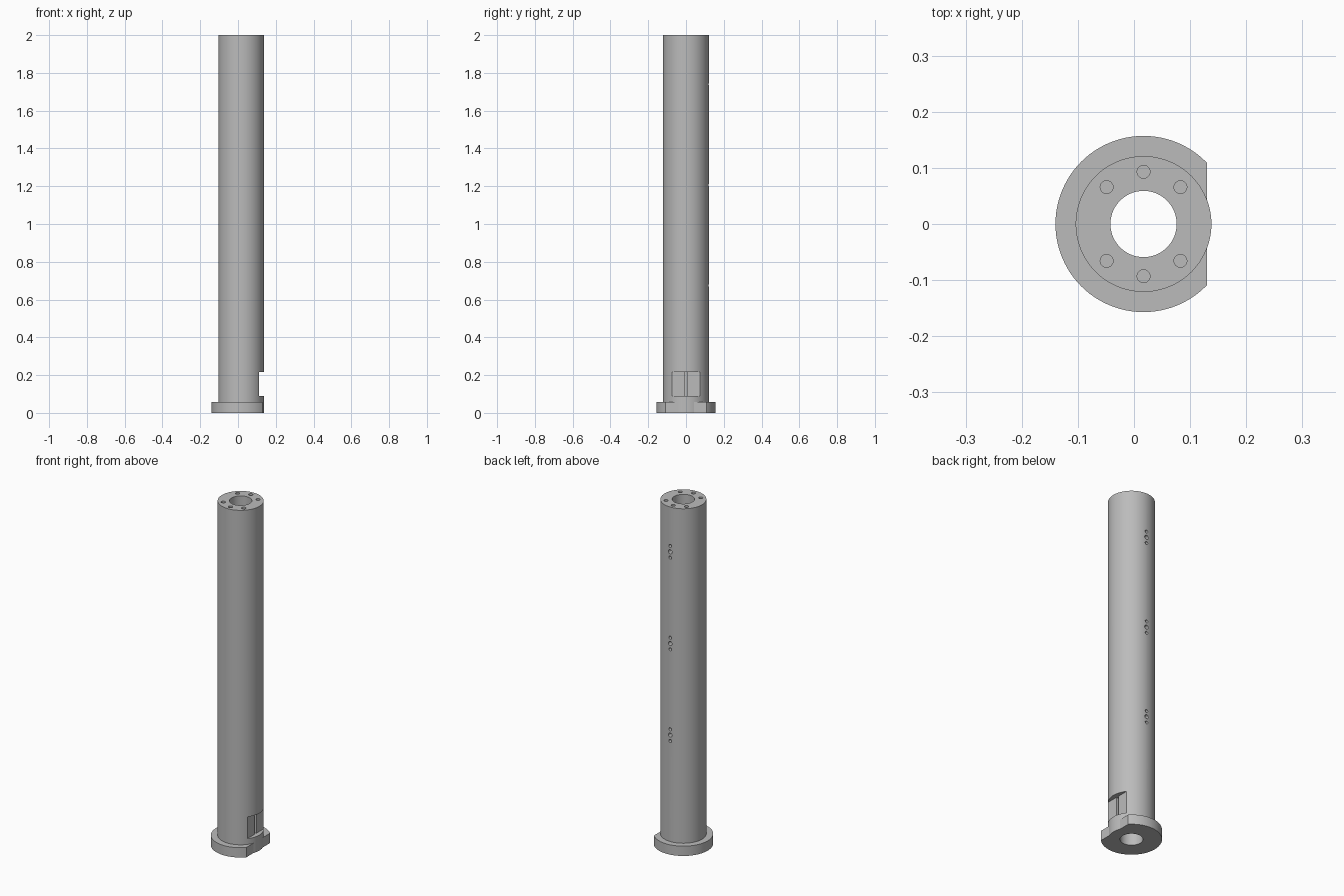
import bpy
from math import cos, sin, radians, pi

AXIS_X = 0.017          # tube axis, offset because the flange has a flat
TUBE_R, BORE_R, FLANGE_R = 0.121, 0.059, 0.157
FLANGE_H, HEIGHT = 0.057, 2.0

if "Cube" in bpy.data.objects:
    bpy.data.objects.remove(bpy.data.objects["Cube"])

steel = bpy.data.materials.new("grey steel")
steel.use_nodes = True
grey = (0.5, 0.5, 0.5, 1)
steel.diffuse_color = grey
steel.node_tree.nodes["Principled BSDF"].inputs["Base Color"].default_value = grey


def cylinder(name, radius, z0, z1, x=AXIS_X, y=0, sides=96):
    bpy.ops.mesh.primitive_cylinder_add(
        vertices=sides, radius=radius, depth=z1 - z0, location=(x, y, (z0 + z1) / 2))
    obj = bpy.context.object
    obj.name = name
    obj.data.materials.append(steel)
    return obj


def box(name, lo, hi):
    centre = [(a + b) / 2 for a, b in zip(lo, hi)]
    bpy.ops.mesh.primitive_cube_add(size=1, location=centre)
    obj = bpy.context.object
    obj.name = name
    obj.scale = [b - a for a, b in zip(lo, hi)]
    obj.data.materials.append(steel)
    return obj


def cut(target, cutter):
    cutter.hide_render = True
    mod = target.modifiers.new("cut", 'BOOLEAN')
    mod.operation = 'DIFFERENCE'
    mod.solver = 'EXACT'
    mod.object = cutter
    bpy.context.view_layer.objects.active = target
    bpy.ops.object.modifier_apply(modifier=mod.name)
    bpy.data.objects.remove(cutter)


def finish(obj):
    bpy.ops.object.select_all(action='DESELECT')
    obj.select_set(True)
    bpy.context.view_layer.objects.active = obj
    bpy.ops.object.shade_smooth_by_angle(angle=radians(30))


# Main tube with its through bore
tube = cylinder("tube", TUBE_R, 0, HEIGHT)
cut(tube, cylinder("bore_cutter", BORE_R, -0.1, HEIGHT + 0.1))

# Flat notch near the foot, with a narrow slot down its middle
cut(tube, box("notch_cutter", (0.112, -0.2, 0.09), (0.3, 0.2, 0.217)))
cut(tube, box("slot_cutter", (0.094, -0.008, 0.09), (0.2, 0.008, 0.217)))

# Six blind bolt holes in the top face
for angle in (45, 90, 135, 225, 270, 315):
    a = radians(angle)
    cut(tube, cylinder("bolt_hole_cutter", 0.0115, HEIGHT - 0.08, HEIGHT + 0.05,
                       AXIS_X + 0.093 * cos(a), 0.093 * sin(a), 24))

# Three groups of three small holes on the back
for z in (0.675, 1.207, 1.74):
    for dz, radius in ((-0.034, 0.009), (0, 0.012), (0.034, 0.009)):
        hole = cylinder("side_hole_cutter", radius, -0.04, 0.04, sides=24)
        hole.rotation_euler.x = pi / 2
        hole.location = (AXIS_X, TUBE_R + 0.01, z + dz)
        cut(tube, hole)
finish(tube)

# Foot flange ring with one flat side
flange = cylinder("foot_flange", FLANGE_R, 0, FLANGE_H)
cut(flange, cylinder("flange_bore_cutter", TUBE_R - 0.001, -0.1, 0.2))
cut(flange, box("flange_flat_cutter", (0.13, -0.3, -0.1), (0.4, 0.3, 0.2)))
finish(flange)
